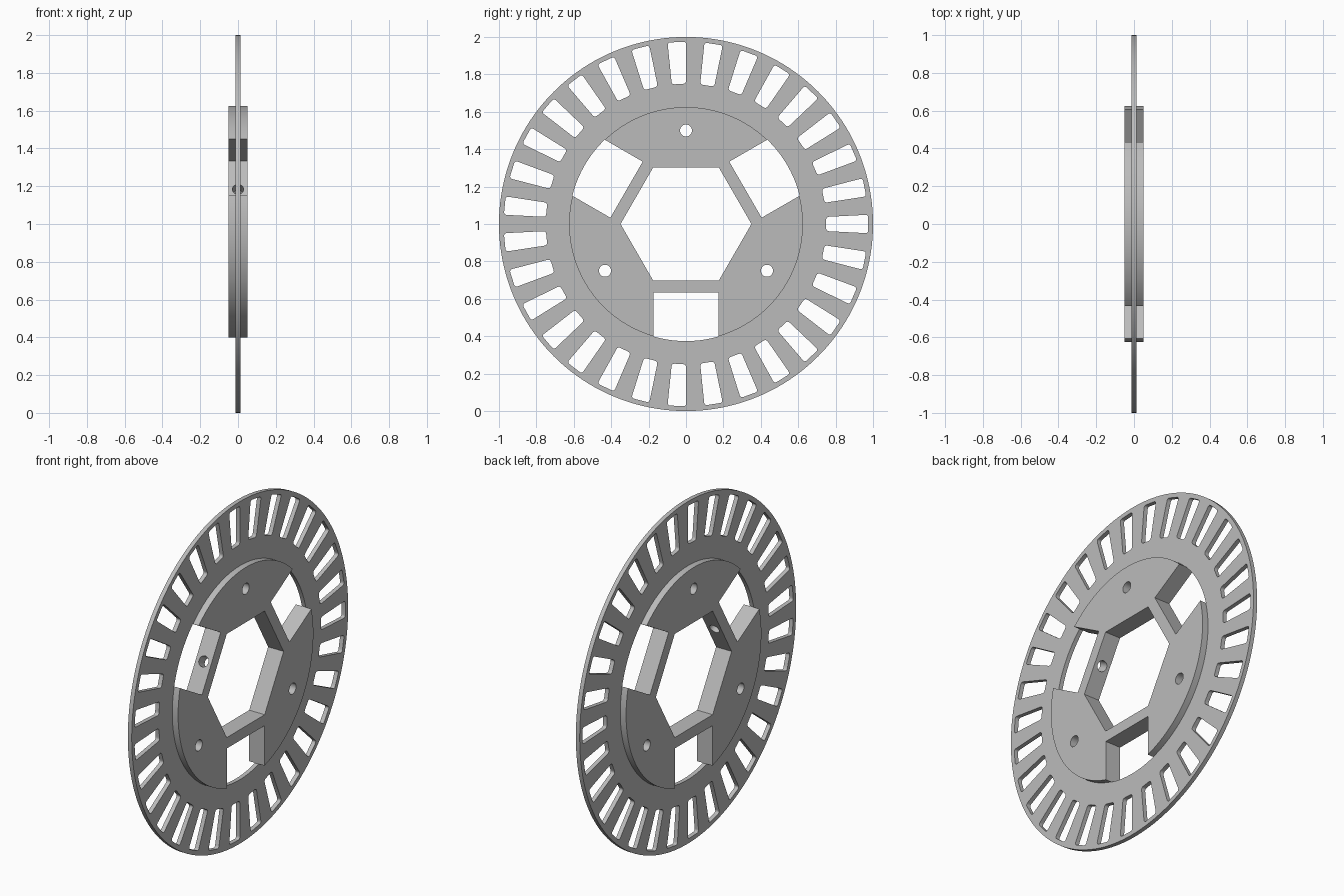
import bpy
import bmesh
from math import sin, cos, pi, radians
from mathutils import Vector, Matrix

cube = bpy.data.objects.get("Cube")
if cube:
    bpy.data.objects.remove(cube, do_unlink=True)

RIM_R, HUB_R = 1.0, 0.625
PLATE_HALF, HUB_HALF = 0.0125, 0.05
HEX_R, WALL_OUT, POCKET_HALF = 0.35, 0.367, 0.173
SLOTS, SEGMENTS = 31, 160

grey = bpy.data.materials.new("light grey")
grey.use_nodes = True
colour = (0.5, 0.5, 0.5, 1)
grey.diffuse_color = colour
grey.node_tree.nodes["Principled BSDF"].inputs["Base Color"].default_value = colour


def polar(r, a):
    return Vector((r * cos(a), r * sin(a)))


def circle(r, count, centre=Vector((0, 0))):
    return [centre + polar(r, 2 * pi * i / count) for i in range(count)]


def turned(points, a):
    return [Matrix.Rotation(a, 2) @ p for p in points]


def rounded(points, size, steps=4):
    """Replace every corner with a small curve."""
    out = []
    for i, p in enumerate(points):
        a = p + (points[i - 1] - p).normalized() * size
        b = p + (points[(i + 1) % len(points)] - p).normalized() * size
        for k in range(steps + 1):
            t = k / steps
            out.append(a * (1 - t) ** 2 + p * 2 * t * (1 - t) + b * t * t)
    return out


def prism(bm, outline, half):
    """Extrude a flat outline along the wheel axis."""
    near, far = ([bm.verts.new((x, p.x, p.y)) for p in outline] for x in (-half, half))
    bm.faces.new(near)
    bm.faces.new(far[::-1])
    for i in range(len(near)):
        bm.faces.new((near[i - 1], far[i - 1], far[i], near[i]))


def make_object(name, bm):
    bmesh.ops.recalc_face_normals(bm, faces=bm.faces)
    mesh = bpy.data.meshes.new(name)
    bm.to_mesh(mesh)
    bm.free()
    mesh.materials.append(grey)
    obj = bpy.data.objects.new(name, mesh)
    bpy.context.collection.objects.link(obj)
    return obj


# Stepped disc: thin plate with a thicker hub, as stacked rings
bm = bmesh.new()
profile = [(HUB_R, -HUB_HALF), (HUB_R, -PLATE_HALF), (RIM_R, -PLATE_HALF),
           (RIM_R, PLATE_HALF), (HUB_R, PLATE_HALF), (HUB_R, HUB_HALF)]
rings = [[bm.verts.new((x, p.x, p.y)) for p in circle(r, SEGMENTS)] for r, x in profile]
for a, b in zip(rings, rings[1:]):
    for i in range(SEGMENTS):
        bm.faces.new((a[i - 1], a[i], b[i], b[i - 1]))
bm.faces.new(rings[0])
bm.faces.new(rings[-1])
wheel = make_object("slotted_wheel", bm)

# Through openings
bm = bmesh.new()
prism(bm, circle(HEX_R, 6), 0.2)

quarter = pi / SLOTS / 2
slot = rounded([polar(0.75, -quarter), polar(0.975, -quarter),
                polar(0.975, quarter), polar(0.75, quarter)], 0.016)
for i in range(SLOTS):
    prism(bm, turned(slot, 2 * pi * i / SLOTS), 0.2)

# Pocket with an arc on its outer side
arc_r = HUB_R + 0.001
spread = 0.28
pocket = [Vector((WALL_OUT, POCKET_HALF)), Vector((WALL_OUT, -POCKET_HALF))]
pocket += [polar(arc_r, spread * (k / 8 - 1)) for k in range(17)]
for a in (30, 150, 270):
    prism(bm, turned(pocket, radians(a)), 0.2)
    prism(bm, circle(0.032, 32, polar(0.5, radians(a + 60))), 0.2)
openings = make_object("openings_cutter", bm)

# Radial screw hole through one hub wall
bm = bmesh.new()
direction = polar(1, radians(150))
axis = Vector((0, direction.x, direction.y))
place = Matrix.Translation(axis * 0.335) @ axis.to_track_quat('Z', 'Y').to_matrix().to_4x4()
bmesh.ops.create_cone(bm, cap_ends=True, segments=32, radius1=0.03, radius2=0.03,
                      depth=0.2, matrix=place)
screw = make_object("screw_hole_cutter", bm)

bpy.ops.object.select_all(action='DESELECT')
bpy.context.view_layer.objects.active = wheel
wheel.select_set(True)
for cutter in (openings, screw):
    cutter.hide_render = True
    mod = wheel.modifiers.new("cut", 'BOOLEAN')
    mod.operation = 'DIFFERENCE'
    mod.solver = 'EXACT'
    mod.object = cutter
    bpy.ops.object.modifier_apply(modifier=mod.name)
    bpy.data.objects.remove(cutter, do_unlink=True)

wheel.location.z = RIM_R
bpy.ops.object.shade_smooth_by_angle(angle=radians(30))
